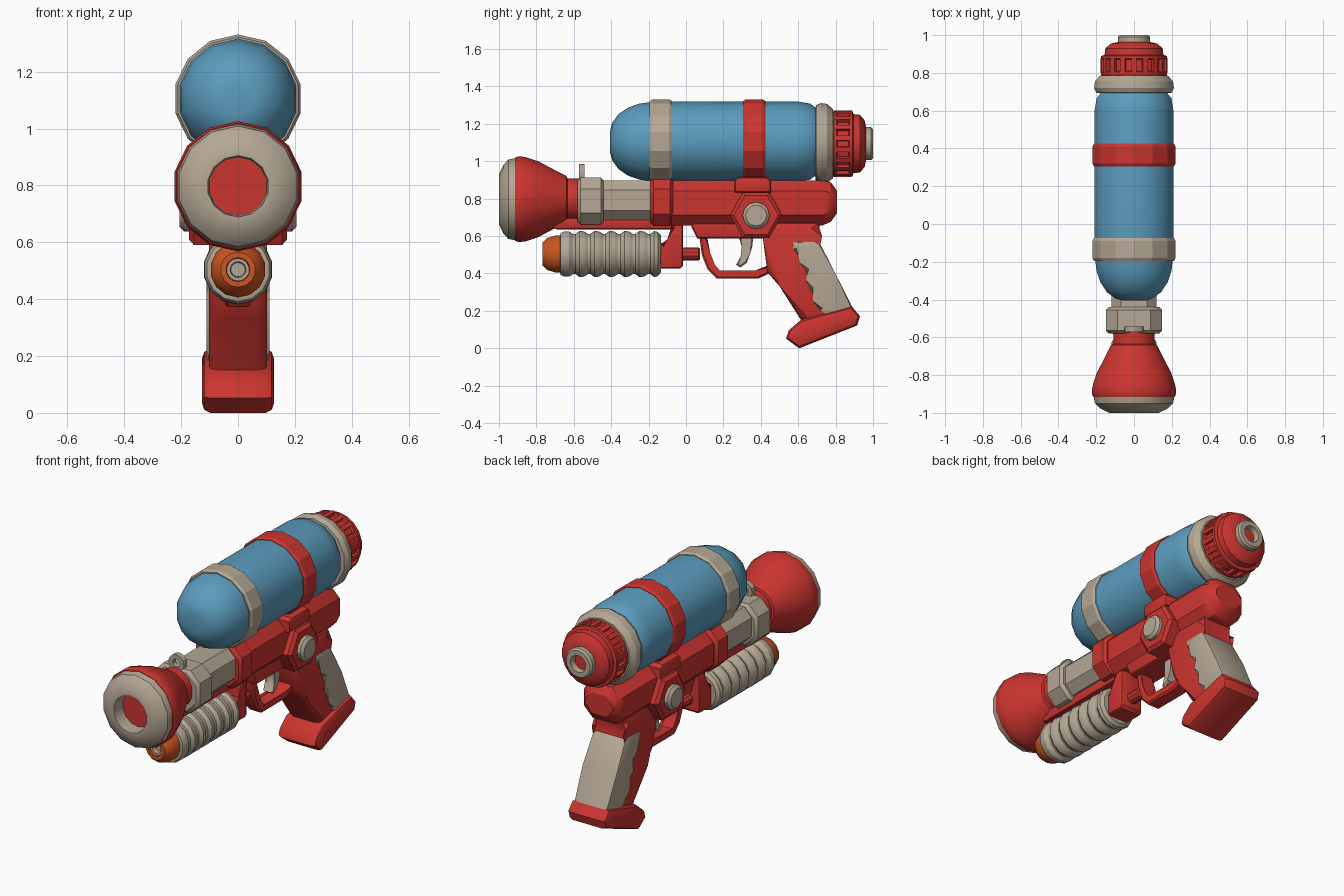
import bpy, bmesh, math
from mathutils import Matrix, Vector


def material(name, rgb):
    m = bpy.data.materials.new(name)
    m.diffuse_color = (*rgb, 1)
    return m


RED = material("red plastic", (0.60, 0.035, 0.029))
BLUE = material("blue tank", (0.105, 0.335, 0.515))
BEIGE = material("warm beige", (0.46, 0.39, 0.30))
ORANGE = material("orange", (0.60, 0.09, 0.015))


def finish(name, bm, mat, angle=30):
    bmesh.ops.recalc_face_normals(bm, faces=bm.faces)
    me = bpy.data.meshes.new(name)
    bm.to_mesh(me)
    bm.free()
    me.materials.append(mat)
    for p in me.polygons:
        p.use_smooth = True
    me.set_sharp_from_angle(angle=math.radians(angle))
    ob = bpy.data.objects.new(name, me)
    bpy.context.collection.objects.link(ob)
    return ob


def stitch(bm, rings):
    """Join equal rings of verts and cap both ends."""
    n = len(rings[0])
    for a, b in zip(rings, rings[1:]):
        for i in range(n):
            j = (i + 1) % n
            bm.faces.new((a[i], a[j], b[j], b[i]))
    bm.faces.new(rings[0])
    bm.faces.new(rings[-1])


def lathe(name, profile, mat, c, axis='y', n=14, angle=30, phase=0.0):
    """Turn (position along axis, radius) points about the axis through c."""
    bm = bmesh.new()
    rings = []
    for t, r in profile:
        ring = []
        for i in range(n):
            a = 2 * math.pi * i / n + phase
            u, w = r * math.sin(a), r * math.cos(a)
            v = (u, t, w) if axis == 'y' else (t, u, w)
            ring.append(bm.verts.new(Vector(c) + Vector(v)))
        rings.append(ring)
    stitch(bm, rings)
    return finish(name, bm, mat, angle)


def slab(name, pts, hw, mat, bevel=0.0, seg=2):
    """Side profile of (y, z) points, extruded to +-hw in x, with rounded rims."""
    bm = bmesh.new()
    stitch(bm, [[bm.verts.new((x, y, z)) for y, z in pts] for x in (-hw, hw)])
    if bevel:
        rim = [e for e in bm.edges if abs(e.verts[0].co.x - e.verts[1].co.x) < 1e-6]
        bmesh.ops.bevel(bm, geom=rim, offset=bevel, segments=seg, profile=0.5,
                        affect='EDGES', clamp_overlap=True)
    return finish(name, bm, mat, 35)


def octo(name, sections, mat):
    """Loft chamfered boxes along y: (y, half width, z low, z high, chamfer)."""
    bm = bmesh.new()
    rings = []
    for y, w, lo, hi, k in sections:
        right = [(w - k, lo), (w, lo + k), (w, hi - k), (w - k, hi)]
        loop = right + [(-x, z) for x, z in reversed(right)]
        rings.append([bm.verts.new((x, y, z)) for x, z in loop])
    stitch(bm, rings)
    return finish(name, bm, mat, 35)


def sleeve(name, y0, y1, w, lo, hi, k, mat, b=0.015):
    octo(name, [(y0, w - b, lo + b, hi - b, k), (y0 + b, w, lo, hi, k),
                (y1 - b, w, lo, hi, k), (y1, w - b, lo + b, hi - b, k)], mat)


# Water tank and its bands
T = (0, 0, 1.108)
lathe("water_tank", [(-0.405, 0.06), (-0.395, 0.10), (-0.36, 0.148), (-0.31, 0.182),
                     (-0.25, 0.203), (-0.18, 0.212), (0, 0.214), (0.60, 0.214),
                     (0.665, 0.203), (0.705, 0.17)], BLUE, T, angle=40)
for name, y0, y1, mat in (("front_tank_band", -0.195, -0.075, BEIGE),
                          ("rear_tank_band", 0.305, 0.425, RED)):
    lathe(name, [(y0, 0.2), (y0, 0.217), (y0 + 0.015, 0.226), (y1 - 0.015, 0.226),
                 (y1, 0.217), (y1, 0.2)], mat, T, angle=20)

# Tank neck, ribbed cap and filler spout
C = (0, 0, 1.097)
lathe("tank_neck_ring", [(0.69, 0.17), (0.695, 0.205), (0.72, 0.217), (0.755, 0.212),
                         (0.785, 0.185), (0.785, 0.15)], BEIGE, C)
lathe("cap", [(0.775, 0.15), (0.78, 0.17), (0.79, 0.178), (0.805, 0.178), (0.81, 0.162),
              (0.87, 0.162), (0.875, 0.178), (0.89, 0.176), (0.895, 0.158),
              (0.93, 0.154), (0.955, 0.125), (0.965, 0.08)], RED, C, n=18)
bm = bmesh.new()
for i in range(18):
    bmesh.ops.create_cube(bm, size=1, matrix=Matrix.Translation((0, 0.84, C[2]))
                          @ Matrix.Rotation(2 * math.pi * i / 18, 4, 'Y')
                          @ Matrix.Translation((0, 0, 0.163))
                          @ Matrix.Diagonal((0.026, 0.08, 0.03, 1)))
finish("cap_ribs", bm, RED)
lathe("filler_spout", [(0.95, 0.088), (0.99, 0.088), (1.0, 0.078), (1.0, 0.05),
                       (0.965, 0.045)], BEIGE, C)
lathe("spout_plug", [(0.955, 0.044), (0.968, 0.044)], RED, C)

# Flared muzzle
M = (0, 0, 0.8)
lathe("muzzle_bell", [(-0.915, 0.20), (-0.915, 0.222), (-0.895, 0.229), (-0.86, 0.226),
                      (-0.79, 0.203), (-0.70, 0.155), (-0.64, 0.125), (-0.63, 0.10)], RED, M)
lathe("muzzle_tip", [(-0.90, 0.21), (-0.915, 0.219), (-0.95, 0.212), (-0.975, 0.185),
                     (-1.0, 0.135), (-1.0, 0.108), (-0.92, 0.103)], BEIGE, M)
lathe("muzzle_plug", [(-0.91, 0.102), (-0.923, 0.102)], RED, M)
lathe("muzzle_neck", [(-0.66, 0.112), (-0.56, 0.112)], RED, M)

# Barrel, clamp and sight
octo("barrel", [(-0.5, 0.118, 0.69, 0.90, 0.05), (-0.15, 0.118, 0.69, 0.90, 0.05)], BEIGE)
sleeve("barrel_clamp", -0.58, -0.44, 0.148, 0.665, 0.915, 0.06, BEIGE)
bm = bmesh.new()
N = 12
rings = []
for k in range(N):
    a = 2 * math.pi * k / N
    rings.append([bm.verts.new((r * math.sin(a), y, 0.938 + r * math.cos(a)))
                  for r, y in ((0.05, -0.572), (0.05, -0.542), (0.024, -0.542), (0.024, -0.572))])
for k in range(N):
    p, q = rings[k], rings[(k + 1) % N]
    for i in range(4):
        bm.faces.new((p[i], p[(i + 1) % 4], q[(i + 1) % 4], q[i]))
finish("sight_ring", bm, BEIGE)

# Main body
sleeve("front_collar", -0.19, -0.07, 0.15, 0.66, 0.915, 0.06, RED)
octo("body", [(-0.1, 0.128, 0.66, 0.90, 0.055), (0.73, 0.128, 0.66, 0.90, 0.055),
              (0.775, 0.118, 0.68, 0.89, 0.055), (0.807, 0.09, 0.725, 0.845, 0.045)], RED)
slab("tank_saddle", [(0.26, 0.835), (0.26, 0.90), (0.28, 0.918), (0.435, 0.918),
                     (0.455, 0.90), (0.455, 0.835)], 0.155, RED, 0.02)
slab("trigger_housing", [(0.03, 0.68), (0.03, 0.65), (0.06, 0.59), (0.45, 0.59),
                         (0.45, 0.68)], 0.085, RED, 0.02)

# Side plates and round knobs
lathe("side_plate", [(-0.172, 0.12), (-0.155, 0.14), (0.155, 0.14), (0.172, 0.12)], RED,
      (0, 0.375, 0.715), 'x', n=6, phase=math.pi / 2)
for side, s in (("left", -1), ("right", 1)):
    lathe(side + "_knob", [(s * 0.15, 0.072), (s * 0.19, 0.072), (s * 0.205, 0.056)], BEIGE,
          (0, 0.375, 0.713), 'x', n=12)

# Under-barrel rail, holder and pump
slab("lower_rail", [(-0.74, 0.70), (-0.72, 0.655), (-0.69, 0.638), (-0.05, 0.638),
                    (-0.05, 0.70)], 0.06, RED, 0.015)
P = (0, 0, 0.507)
ribs = [(-0.675, 0.09), (-0.67, 0.112), (-0.65, 0.121)]
for i in range(6):
    y = -0.625 + i * 0.08
    ribs += [(y, 0.121), (y + 0.02, 0.108), (y + 0.035, 0.108), (y + 0.055, 0.123)]
ribs += [(-0.15, 0.118), (-0.135, 0.10)]
lathe("pump_grip", ribs, BEIGE, P)
lathe("pump_tip", [(-0.66, 0.098), (-0.70, 0.098), (-0.74, 0.086), (-0.767, 0.062),
                   (-0.767, 0.042), (-0.72, 0.038)], ORANGE, P)
lathe("pump_tip_insert", [(-0.72, 0.04), (-0.755, 0.04), (-0.755, 0.028), (-0.73, 0.025)],
      BEIGE, P)
slab("pump_holder", [(-0.14, 0.43), (-0.14, 0.565), (-0.08, 0.565), (-0.08, 0.67),
                     (-0.015, 0.67), (-0.015, 0.445), (-0.03, 0.43)], 0.075, RED, 0.02)
lathe("pump_rod", [(-0.03, 0.034), (0.068, 0.034), (0.076, 0.026)], RED, P, n=10)

# Trigger guard and trigger
slab("trigger_guard", [(0.07, 0.61), (0.085, 0.50), (0.115, 0.425), (0.165, 0.375),
                       (0.385, 0.375), (0.46, 0.41), (0.45, 0.45), (0.375, 0.41),
                       (0.175, 0.41), (0.145, 0.445), (0.12, 0.51), (0.11, 0.61)],
     0.045, RED, 0.01, 1)
slab("trigger", [(0.28, 0.61), (0.305, 0.55), (0.30, 0.49), (0.268, 0.45), (0.29, 0.435),
                 (0.325, 0.46), (0.335, 0.51), (0.355, 0.55), (0.36, 0.61)],
     0.03, BEIGE, 0.008, 1)

# Handle, rubber grip and foot
slab("handle", [(0.40, 0.68), (0.41, 0.60), (0.435, 0.41), (0.50, 0.335), (0.63, 0.13),
                (0.88, 0.20), (0.715, 0.545), (0.69, 0.60), (0.72, 0.68)], 0.102, RED, 0.035)
slab("handle_grip", [(0.565, 0.575), (0.57, 0.53), (0.63, 0.47), (0.635, 0.42), (0.665, 0.37),
                     (0.655, 0.325), (0.70, 0.265), (0.71, 0.205), (0.75, 0.17),
                     (0.893, 0.215), (0.80, 0.40), (0.718, 0.56), (0.69, 0.578)],
     0.110, BEIGE, 0.022)
slab("handle_foot", [(0.535, 0.055), (0.55, 0.10), (0.615, 0.155), (0.885, 0.228),
                     (0.93, 0.175), (0.915, 0.125), (0.605, 0.003)], 0.127, RED, 0.03)

# Rest the lowest point exactly on the ground
low = min(v.co.z for o in bpy.data.objects for v in o.data.vertices)
for o in bpy.data.objects:
    o.location.z -= low
